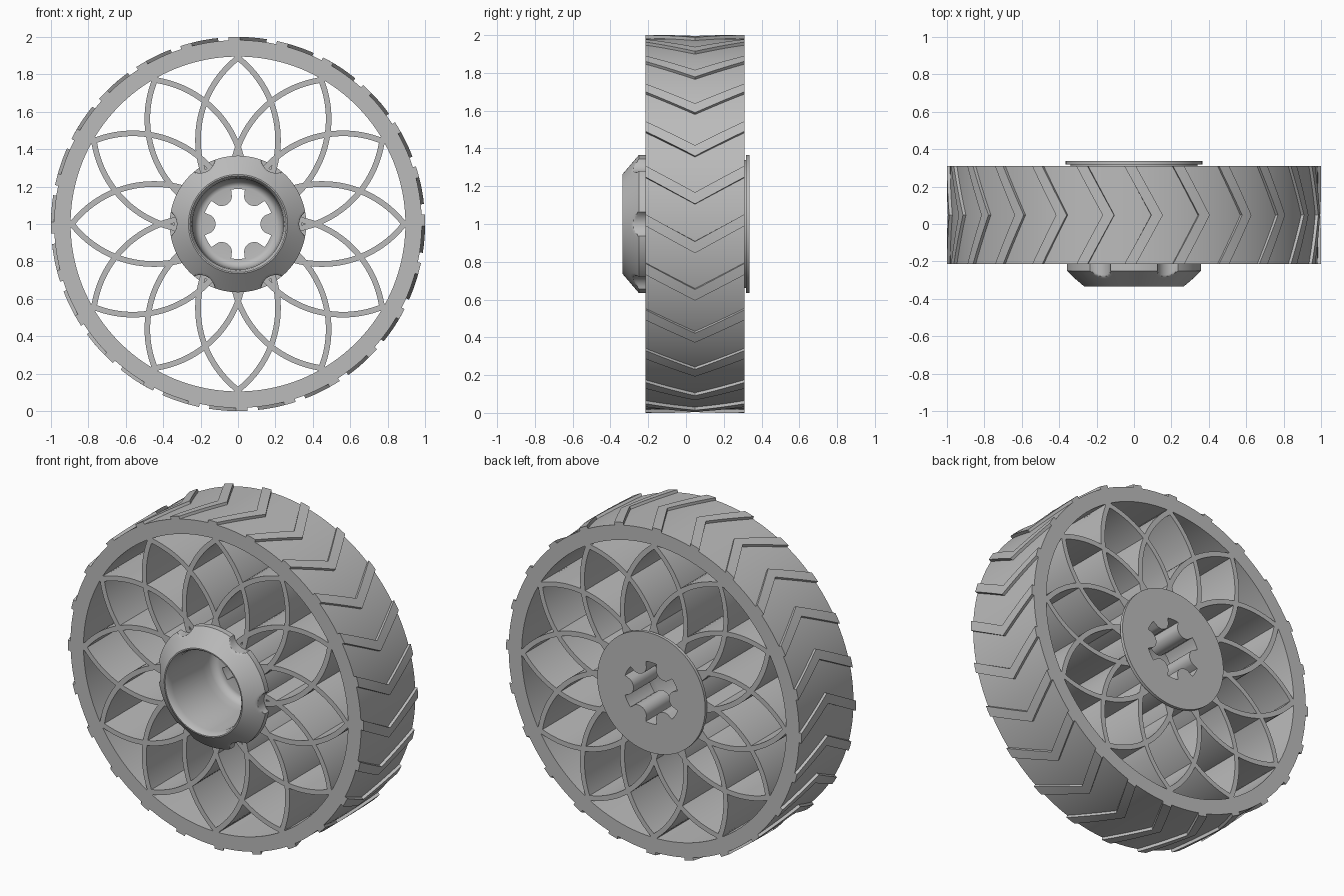
import bpy, bmesh
from math import sin, cos, pi, radians, sqrt

cube = bpy.data.objects.get("Cube")
if cube:
    bpy.data.objects.remove(cube, do_unlink=True)

FRONT, BACK = -0.215, 0.31
MID = (FRONT + BACK) / 2
TREAD_BASE = 0.983

grey = bpy.data.materials.new("wheel grey")
grey.use_nodes = True
GREY = (0.5, 0.5, 0.5, 1)
grey.diffuse_color = GREY
grey.node_tree.nodes["Principled BSDF"].inputs["Base Color"].default_value = GREY


def polar(r, a, y):
    """Point on the wheel; angle runs clockwise from the top, seen from the front."""
    return (r * sin(a), y, 1 + r * cos(a))


def finish(bm, name):
    bmesh.ops.recalc_face_normals(bm, faces=bm.faces[:])
    mesh = bpy.data.meshes.new(name)
    bm.to_mesh(mesh)
    bm.free()
    mesh.materials.append(grey)
    obj = bpy.data.objects.new(name, mesh)
    bpy.context.collection.objects.link(obj)
    bpy.ops.object.select_all(action='DESELECT')
    obj.select_set(True)
    bpy.context.view_layer.objects.active = obj
    bpy.ops.object.shade_smooth_by_angle(angle=radians(30))
    return obj


def strip(bm, rings, closed):
    """Join successive vertex rings with quads; optionally join last to first."""
    rows = [[bm.verts.new(p) for p in ring] for ring in rings]
    pairs = list(zip(rows, rows[1:])) + ([(rows[-1], rows[0])] if closed else [])
    for a, b in pairs:
        n = len(a)
        for i in range(n):
            bm.faces.new((a[i], a[(i + 1) % n], b[(i + 1) % n], b[i]))
    if not closed:
        bm.faces.new(rows[0])
        bm.faces.new(rows[-1])


def lathe(name, profile, steps):
    """Spin (radius, y) points; a radius may be a function of the angle."""
    bm = bmesh.new()
    angles = [2 * pi * i / steps for i in range(steps)]
    rings = [[polar(r(a) if callable(r) else r, a, y) for a in angles] for r, y in profile]
    strip(bm, rings, True)
    return finish(bm, name)


def round_bite(a, centre, radius, offset, other):
    """Near edge of six circles set around the axis, or the other radius between them."""
    d = (a - offset + pi / 6) % (pi / 3) - pi / 6
    gap = radius ** 2 - (centre * sin(d)) ** 2
    return min(other, centre * cos(d) - sqrt(gap)) if gap > 0 else other


def star(a):
    return round_bite(a, 0.175, 0.055, pi / 6, 0.187)


def notched(r):
    return lambda a: round_bite(a, 0.405, 0.078, pi / 6, r)


# Tyre band
lathe("tyre_band", [(0.895, FRONT), (TREAD_BASE, FRONT), (TREAD_BASE, BACK), (0.895, BACK)], 192)

# Chevron treads
bm = bmesh.new()
COUNT, SWEEP, WIDTH, ROWS = 24, 0.145, 0.062, 8
for k in range(COUNT):
    rings = []
    for j in range(ROWS + 1):
        t = j / ROWS
        lead = 2 * pi * k / COUNT + 0.01 + SWEEP * (1 - abs(2 * t - 1))
        y = FRONT + (BACK - FRONT) * t
        rings.append([polar(r, a, y) for r, a in (
            (0.975, lead - WIDTH), (1, lead - WIDTH), (1, lead - WIDTH / 2),
            (1, lead), (0.975, lead))])
    strip(bm, rings, False)
finish(bm, "chevron_treads")

# Petal spokes: two mirrored curved blades from each of twelve tips
bm = bmesh.new()
CX, CZ, RADIUS, HALF, STEPS = -0.343, 0.45, 0.557, 0.015, 20
for k in range(12):
    turn = 2 * pi * k / 12
    for side in (1, -1):
        rings = []
        for j in range(STEPS + 1):
            phi = radians(54 - 73 * j / STEPS)
            ring = []
            for r, y in ((RADIUS - HALF, FRONT), (RADIUS + HALF, FRONT),
                         (RADIUS + HALF, BACK), (RADIUS - HALF, BACK)):
                x, z = side * (CX + r * cos(phi)), CZ + r * sin(phi)
                ring.append((x * cos(turn) + z * sin(turn), y,
                             1 + z * cos(turn) - x * sin(turn)))
            rings.append(ring)
        strip(bm, rings, False)
finish(bm, "petal_spokes")

# Hub: back disc, core, notched flange and cone, deep bowl, six-lobed bore
CONE = 12
cone = [(notched(0.365 - 0.1 * i / CONE), -0.25 - 0.085 * i / CONE) for i in range(CONE + 1)]
profile = [(star, 0.336), (0.365, 0.336), (0.365, 0.317), (0.34, 0.317),
           (0.34, FRONT), (notched(0.365), FRONT)]
profile += cone
profile += [(0.258, -0.335), (0.25, -0.325), (0.243, -0.29), (0.238, 0.0)]
# Rounded bottom of the bowl
profile += [(0.198 + 0.04 * cos(t * pi / 12), 0.04 + 0.06 * sin(t * pi / 12)) for t in range(1, 7)]
profile += [(star, 0.1)]
lathe("hub", profile, 288)
